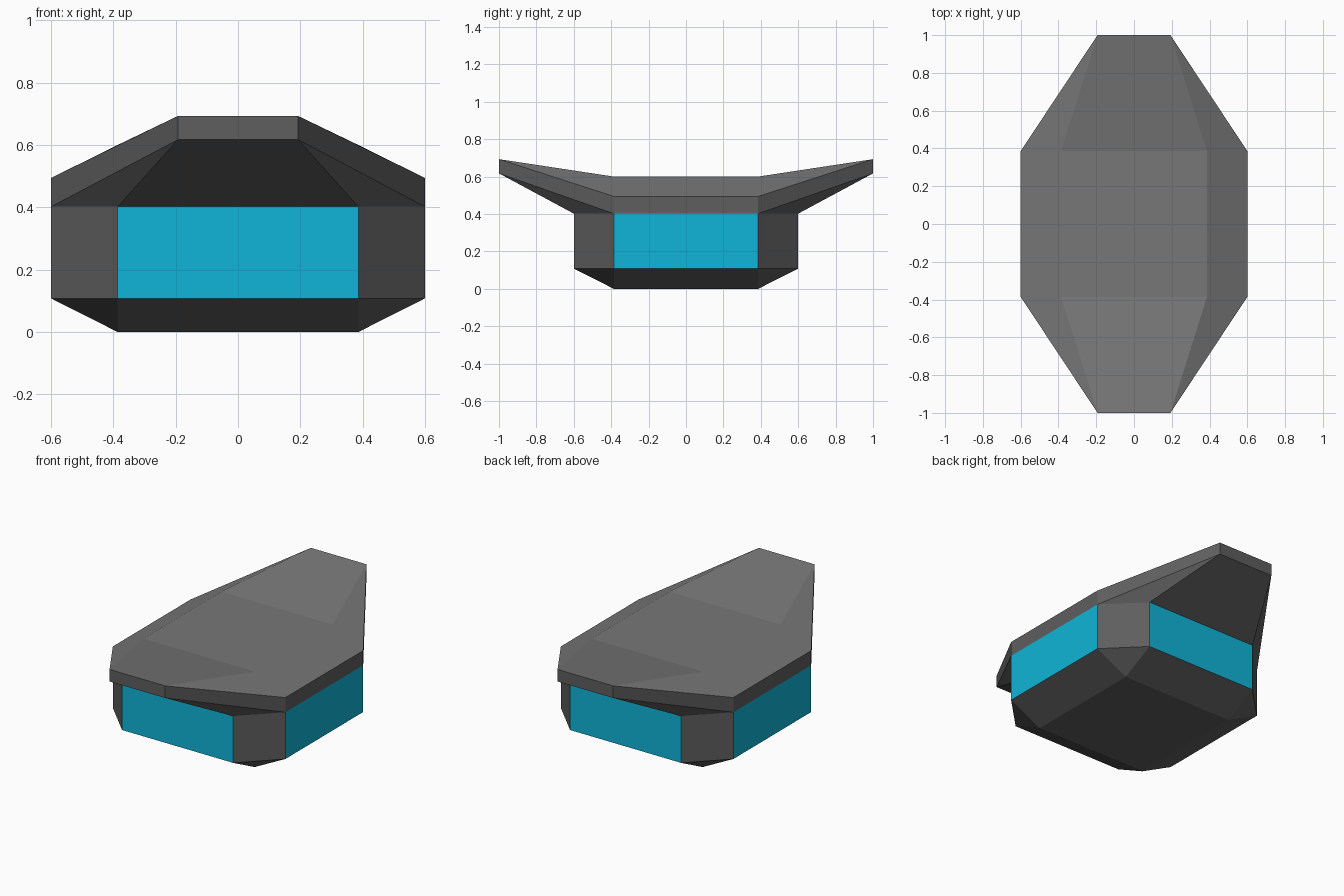
import bpy, bmesh

if "Cube" in bpy.data.objects:
    bpy.data.objects.remove(bpy.data.objects["Cube"])


def material(name, r, g, b):
    m = bpy.data.materials.new(name)
    m.diffuse_color = (r, g, b, 1)
    m.use_nodes = True
    m.node_tree.nodes["Principled BSDF"].inputs["Base Color"].default_value = m.diffuse_color
    return m


DARK = material("dark grey", 0.112, 0.112, 0.112)
LIGHT = material("roof grey", 0.185, 0.185, 0.185)
BLUE = material("window blue", 0.005, 0.46, 0.69)


def ring(side, end):
    """Eight-point ring mirrored from one side corner and one end corner."""
    pts = []
    for sx, sy in ((1, 1), (-1, 1), (-1, -1), (1, -1)):
        pair = (side, end) if sx * sy > 0 else (end, side)
        pts += [(sx * x, sy * y, z) for x, y, z in pair]
    return pts


def loft(name, rings, mats, pick, cap_bottom=False, cap_top=False):
    """Skin the rings from bottom to top and colour faces by their normal."""
    bm = bmesh.new()
    rows = [[bm.verts.new(p) for p in r] for r in rings]
    for lo, hi in zip(rows, rows[1:]):
        for i in range(8):
            j = (i + 1) % 8
            bm.faces.new((lo[i], lo[j], hi[j], hi[i]))
    if cap_bottom:
        bm.faces.new(rows[0][::-1])
    if cap_top:
        bm.faces.new(rows[-1])
    bmesh.ops.remove_doubles(bm, verts=bm.verts[:], dist=0.0005)
    bm.normal_update()
    for f in bm.faces:
        f.material_index = pick(f.normal)
    mesh = bpy.data.meshes.new(name)
    bm.to_mesh(mesh)
    bm.free()
    for m in mats:
        mesh.materials.append(m)
    ob = bpy.data.objects.new(name, mesh)
    bpy.context.collection.objects.link(ob)
    return ob


S, W = 0.386, 0.6          # inner half width, outer half width
Z_SILL, Z_EAVE = 0.108, 0.402


def octagon(z):
    return ring((W, S, z), (S, W, z))


# Cabin: bevelled base and walls, with windows on the four straight sides
loft("cabin",
     [ring((S, S, 0), (S, S, 0)), octagon(Z_SILL), octagon(Z_EAVE)],
     [DARK, BLUE],
     lambda n: int(max(abs(n.x), abs(n.y)) > 0.99),
     cap_bottom=True)

# Roof: eaves sweeping up to the front and back, vertical rim, lighter top
loft("roof",
     [octagon(Z_EAVE),
      ring((W, S, Z_EAVE), (0.193, 1, 0.617)),
      ring((W, S, 0.494), (0.193, 1, 0.693)),
      ring((S, S, 0.6), (S, S, 0.6))],
     [DARK, LIGHT],
     lambda n: int(n.z > 0.3),
     cap_top=True)
